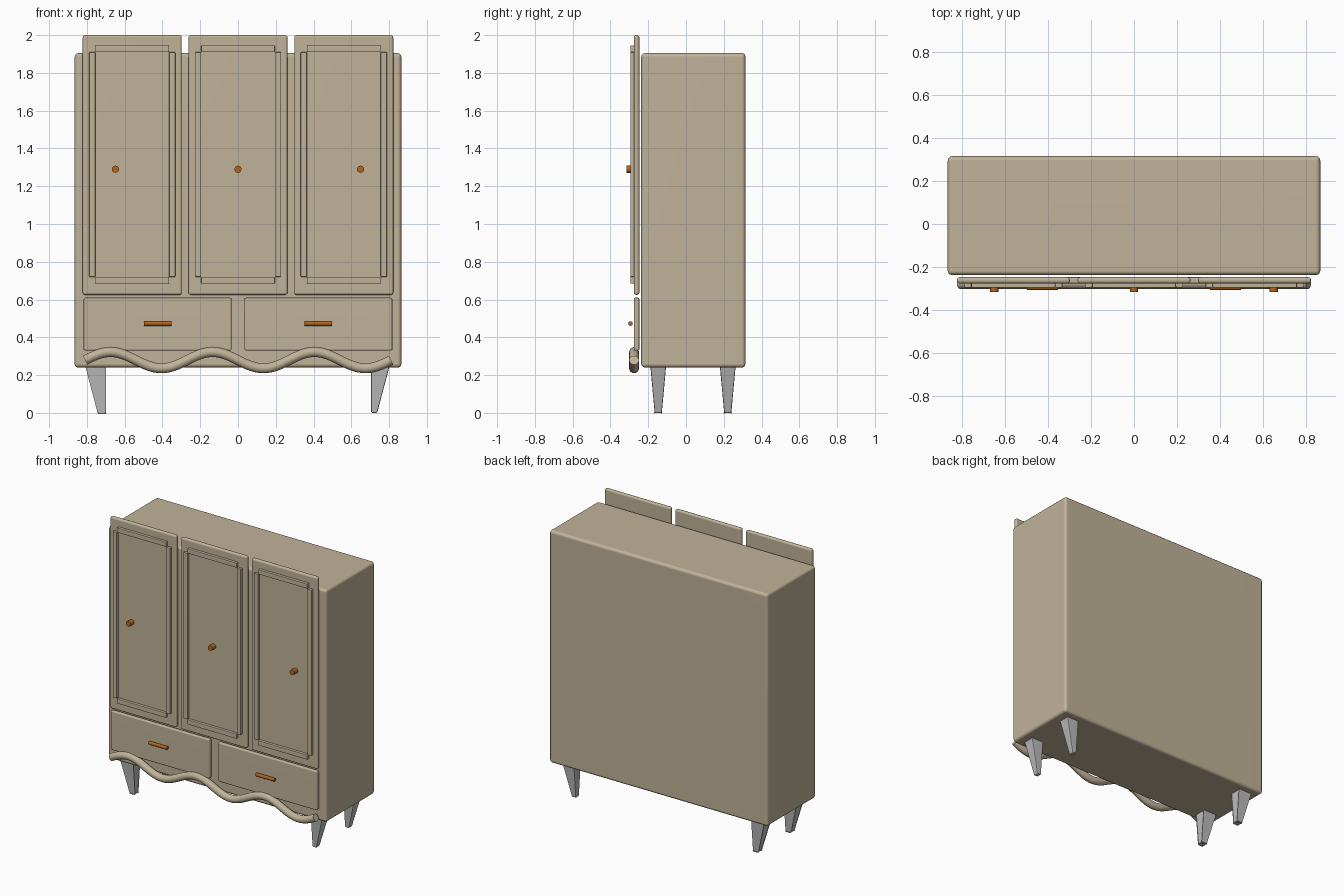
import bpy
import bmesh
import math
from mathutils import Matrix, Vector

cube = bpy.data.objects.get("Cube")
if cube:
    bpy.data.objects.remove(cube, do_unlink=True)


def material(name, rgb):
    mat = bpy.data.materials.new(name)
    mat.use_nodes = True
    color = (*rgb, 1)
    mat.diffuse_color = color
    mat.node_tree.nodes["Principled BSDF"].inputs["Base Color"].default_value = color
    return mat


beige = material("beige_paint", (0.53, 0.45, 0.32))
copper = material("copper_brown", (0.45, 0.13, 0.012))
grey = material("light_grey", (0.5, 0.5, 0.5))


def finish(name, bm, mat):
    """Turn a bmesh into a smooth shaded object that keeps its flat faces flat."""
    bmesh.ops.recalc_face_normals(bm, faces=bm.faces)
    mesh = bpy.data.meshes.new(name)
    bm.to_mesh(mesh)
    bm.free()
    mesh.materials.append(mat)
    mesh.shade_smooth()
    mesh.set_sharp_from_angle(angle=math.radians(40))
    obj = bpy.data.objects.new(name, mesh)
    bpy.context.collection.objects.link(obj)
    mod = obj.modifiers.new("flat_faces", "WEIGHTED_NORMAL")
    mod.keep_sharp = True
    return obj


def box(name, x, y, z, mat, bevel=0.0, segments=3):
    """Rounded box given by its (low, high) range on each axis."""
    bm = bmesh.new()
    bmesh.ops.create_cube(bm, size=1)
    lo, hi = Vector((x[0], y[0], z[0])), Vector((x[1], y[1], z[1]))
    for v in bm.verts:
        v.co = Vector(((lo[i] + hi[i]) / 2 + v.co[i] * (hi[i] - lo[i])) for i in range(3))
    if bevel:
        bmesh.ops.bevel(bm, geom=bm.edges[:], offset=bevel, segments=segments,
                        profile=0.5, affect="EDGES")
    return finish(name, bm, mat)


def cylinder(name, center, radius, depth, axis, mat):
    bm = bmesh.new()
    turn = Matrix.Rotation(math.pi / 2, 4, "X" if axis == "Y" else "Y")
    bmesh.ops.create_cone(bm, cap_ends=True, segments=16, radius1=radius, radius2=radius,
                          depth=depth, matrix=Matrix.Translation(center) @ turn)
    return finish(name, bm, mat)


# Cabinet body
box("cabinet_body", (-0.865, 0.865), (-0.237, 0.315), (0.24, 1.905), beige, 0.02)

# Doors with raised moulding strips and knobs
for side, cx, knob_x in (("right", -0.56, -0.649), ("middle", 0, 0), ("left", 0.56, 0.649)):
    box(f"{side}_door", (cx - 0.262, cx + 0.262), (-0.276, -0.247), (0.625, 2.0), beige, 0.012)
    depth = (-0.295, -0.272)
    for label, low in (("bottom", 0.685), ("top", 1.91)):
        box(f"{side}_door_{label}_moulding", (cx - 0.195, cx + 0.195), depth,
            (low, low + 0.035), beige, 0.004, 2)
    for label, low in (("outer", -0.228), ("inner", 0.195)):
        box(f"{side}_door_{label}_moulding", (cx + low, cx + low + 0.033), depth,
            (0.72, 1.91), beige, 0.004, 2)
    cylinder(f"{side}_door_knob", (knob_x, -0.295, 1.29), 0.019, 0.04, "Y", copper)

# Drawers with bar handles
for side, s in (("right", -1), ("left", 1)):
    box(f"{side}_drawer", sorted((s * 0.035, s * 0.817)), (-0.276, -0.247),
        (0.33, 0.61), beige, 0.008)
    cylinder(f"{side}_drawer_handle", (s * 0.425, -0.294, 0.473), 0.012, 0.145, "X", copper)

# Wavy trim rail: a tube swept along three sine periods
LENGTH, STEPS, SIDES, RADIUS = 1.62, 96, 16, 0.026
bm = bmesh.new()
rings = []
for i in range(STEPS + 1):
    t = i / STEPS
    phase = 6 * math.pi * t
    center = Vector(((t - 0.5) * LENGTH, -0.275, 0.279 + 0.043 * math.sin(phase)))
    slope = 0.043 * 6 * math.pi / LENGTH * math.cos(phase)
    normal = Vector((-slope, 0, 1)).normalized()
    ring = []
    for k in range(SIDES):
        a = 2 * math.pi * k / SIDES
        offset = normal * math.cos(a) + Vector((0, math.sin(a), 0))
        ring.append(bm.verts.new(center + offset * RADIUS))
    rings.append(ring)
for a, b in zip(rings, rings[1:]):
    for k in range(SIDES):
        n = (k + 1) % SIDES
        bm.faces.new((a[k], a[n], b[n], b[k]))
bm.faces.new(rings[0])
bm.faces.new(rings[-1])
finish("wavy_trim", bm, beige)

# Tapered legs, straight on the inner side and sloping on the outer side
for side, s in (("right", -1), ("left", 1)):
    for end, cy in (("front", -0.147), ("back", 0.221)):
        bm = bmesh.new()
        bmesh.ops.create_cube(bm, size=1)
        for v in bm.verts:
            top, outer = v.co.z > 0, v.co.x > 0
            x = (0.803 if top else 0.737) if outer else 0.705
            y = math.copysign(0.042 if top else 0.019, v.co.y)
            v.co = (s * x, cy + y, 0.25 if top else 0)
        bmesh.ops.bevel(bm, geom=bm.edges[:], offset=0.006, segments=2,
                        profile=0.5, affect="EDGES")
        finish(f"{end}_{side}_leg", bm, grey)
